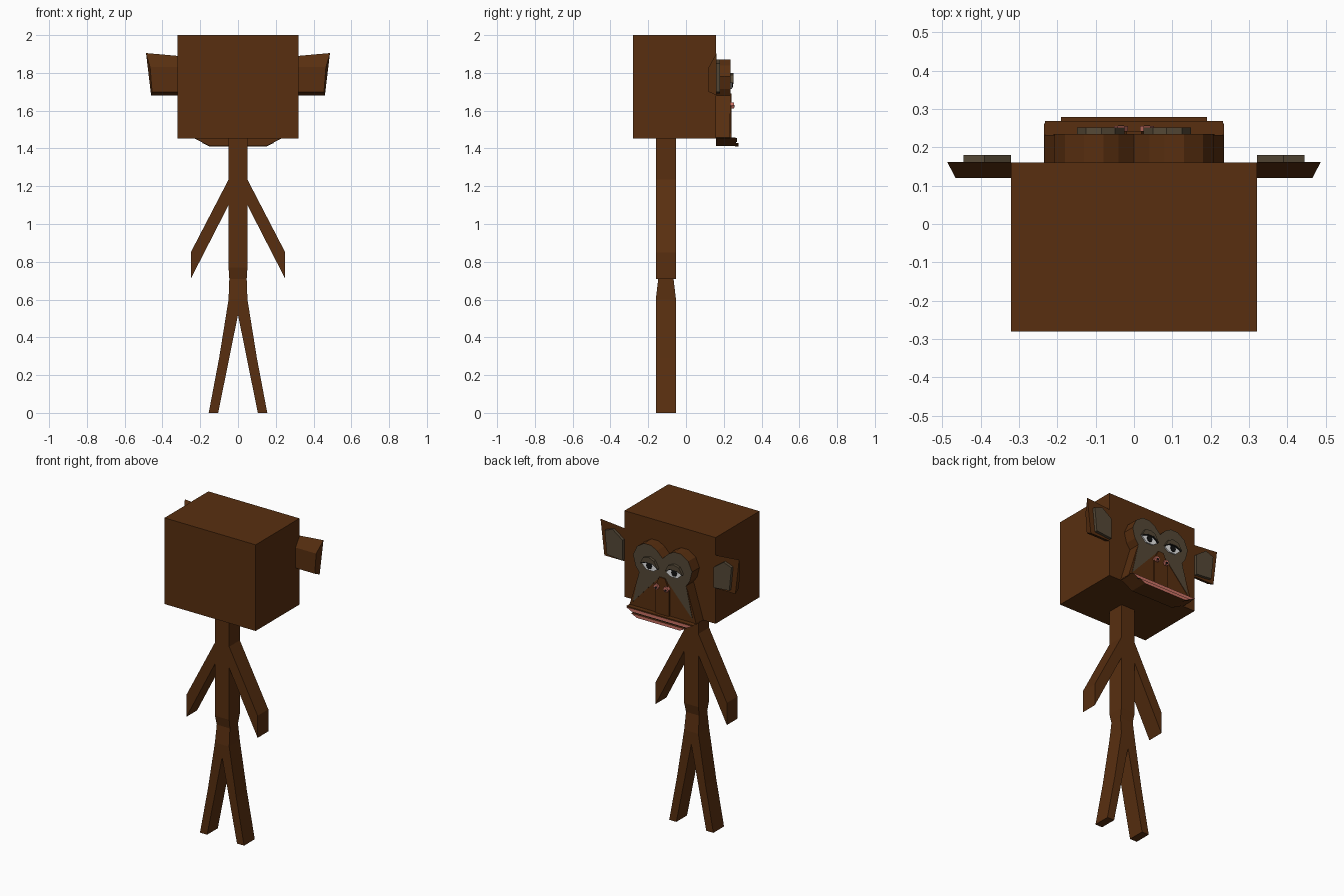
import bpy, bmesh, math

if "Cube" in bpy.data.objects:
    bpy.data.objects.remove(bpy.data.objects["Cube"])


def mat(name, r, g, b):
    m = bpy.data.materials.new(name)
    m.diffuse_color = (r, g, b, 1)
    m.use_nodes = True
    m.node_tree.nodes["Principled BSDF"].inputs["Base Color"].default_value = m.diffuse_color
    return m


BROWN = mat("brown fur", 0.098, 0.028, 0.005)
GREY = mat("grey skin", 0.09, 0.065, 0.037)
PINK = mat("pink skin", 0.6, 0.17, 0.13)
WHITE = mat("eye white", 0.8, 0.8, 0.8)
BLACK = mat("black", 0.006, 0.006, 0.006)


def loft(name, rings, side, face=None):
    """Skin closed rings of 3D points; faces turned to +y take the face material."""
    bm = bmesh.new()
    vs = [[bm.verts.new(p) for p in ring] for ring in rings]
    n = len(vs[0])
    bm.faces.new(vs[0])
    bm.faces.new(vs[-1][::-1])
    for a, b in zip(vs, vs[1:]):
        for i in range(n):
            j = (i + 1) % n
            bm.faces.new((a[i], a[j], b[j], b[i]))
    bmesh.ops.recalc_face_normals(bm, faces=bm.faces)
    me = bpy.data.meshes.new(name)
    me.materials.append(side)
    if face:
        me.materials.append(face)
        for f in bm.faces:
            f.material_index = 1 if f.normal.y > 0.9 else 0
    bm.to_mesh(me)
    bm.free()
    ob = bpy.data.objects.new(name, me)
    bpy.context.collection.objects.link(ob)
    return ob


def prism(name, outline, y0, y1, side, face=None, back=None):
    """Extrude an (x, z) outline from y0 to y1, optionally with a smaller back outline."""
    return loft(name, [[(x, y0, z) for x, z in back or outline],
                       [(x, y1, z) for x, z in outline]], side, face)


def pair(name, outline, y0, y1, side, face=None, back=None):
    for label, s in (("left", -1), ("right", 1)):
        flip = lambda pts: [(s * x, z) for x, z in pts] if pts else None
        prism(f"{label}_{name}", flip(outline), y0, y1, side, face, flip(back))


def mirrored(half):
    """Close a half outline that runs from the centre line round to the centre line."""
    return half + [(-x, z) for x, z in reversed(half) if x > 1e-6]


def box(x0, x1, z0, z1):
    return [(x0, z0), (x1, z0), (x1, z1), (x0, z1)]


def ellipse(cx, cz, rx, rz, n=8):
    return [(cx + rx * math.cos(2 * math.pi * i / n),
             cz + rz * math.sin(2 * math.pi * i / n)) for i in range(n)]


# Torso with a narrowed waist
sections = [(0.60, 0.05, -0.16, -0.053), (0.71, 0.046, -0.147, -0.066),
            (0.77, 0.05, -0.16, -0.053), (1.46, 0.05, -0.16, -0.053)]
loft("torso", [[(-w, a, z), (w, a, z), (w, b, z), (-w, b, z)]
               for z, w, a, b in sections], BROWN)

# Arms and legs
pair("arm", [(0.05, 1.10), (0.25, 0.71), (0.25, 0.85), (0.05, 1.235)],
     -0.16, -0.053, BROWN)
pair("leg", [(0, 0.52), (0.105, 0), (0.155, 0), (0.10, 0.29), (0.05, 0.60), (0, 0.60)],
     -0.16, -0.053, BROWN)

# Head
prism("head", box(-0.32, 0.32, 1.453, 2.0), -0.28, 0.16, BROWN)

# Ears, tapered at the back, with grey inner skin
pair("ear", [(0.32, 1.68), (0.46, 1.68), (0.487, 1.905), (0.32, 1.89)], 0.12, 0.162, BROWN,
     back=[(0.32, 1.70), (0.455, 1.70), (0.465, 1.83), (0.32, 1.83)])
pair("inner_ear", [(0.32, 1.69), (0.43, 1.70), (0.445, 1.85), (0.39, 1.87), (0.32, 1.82)],
     0.16, 0.18, GREY)

# Muzzle with two brow lobes
brow = [(0, 1.81), (0.04, 1.85), (0.08, 1.872), (0.13, 1.872), (0.18, 1.84),
        (0.207, 1.78), (0.19, 1.715), (0.165, 1.68)]
prism("muzzle", mirrored(brow + [(0.235, 1.453), (0, 1.453)]), 0.16, 0.232, BROWN)

# Grey face mask running down the cheeks
prism("face_mask", mirrored(brow + [(0.21, 1.48), (0.025, 1.68), (0, 1.69)]),
      0.231, 0.235, BROWN, GREY)

# Nose ridge and nostrils
prism("nose_ridge", [(-0.05, 1.457), (0.05, 1.457), (0.05, 1.62), (0.02, 1.69),
                     (-0.02, 1.69), (-0.05, 1.62)], 0.23, 0.242, BROWN)
pair("nostril", ellipse(0.034, 1.628, 0.018, 0.018, 6), 0.23, 0.255, PINK)
pair("nostril_hole", ellipse(0.034, 1.624, 0.008, 0.008, 6), 0.25, 0.257, BLACK)

# Eyes: white, pupil and heavy upper lid
pair("eye_white", [(0.03, 1.735), (0.06, 1.715), (0.11, 1.715), (0.145, 1.75),
                   (0.11, 1.775), (0.06, 1.775)], 0.23, 0.243, WHITE)
pair("pupil", ellipse(0.088, 1.745, 0.019, 0.022), 0.24, 0.248, BLACK)
pair("upper_lid", [(0.025, 1.742), (0.06, 1.766), (0.11, 1.766), (0.148, 1.75),
                   (0.125, 1.79), (0.085, 1.80), (0.05, 1.785)], 0.23, 0.252, GREY)
pair("lash_line", [(0.025, 1.738), (0.06, 1.760), (0.11, 1.760), (0.148, 1.746),
                   (0.11, 1.767), (0.06, 1.767)], 0.24, 0.25, BLACK)

# Jaw and lips
prism("jaw", mirrored([(0, 1.457), (0.235, 1.457), (0.15, 1.412), (0, 1.412)]),
      0.16, 0.262, BROWN)
prism("upper_lip", mirrored([(0, 1.454), (0.232, 1.454), (0.195, 1.435), (0, 1.435)]),
      0.26, 0.269, BROWN, PINK)
prism("mouth_gap", mirrored([(0, 1.435), (0.195, 1.435), (0.185, 1.429), (0, 1.429)]),
      0.26, 0.265, BLACK)
prism("lower_lip", mirrored([(0, 1.429), (0.19, 1.429), (0.15, 1.41), (0, 1.41)]),
      0.26, 0.279, BROWN, PINK)
